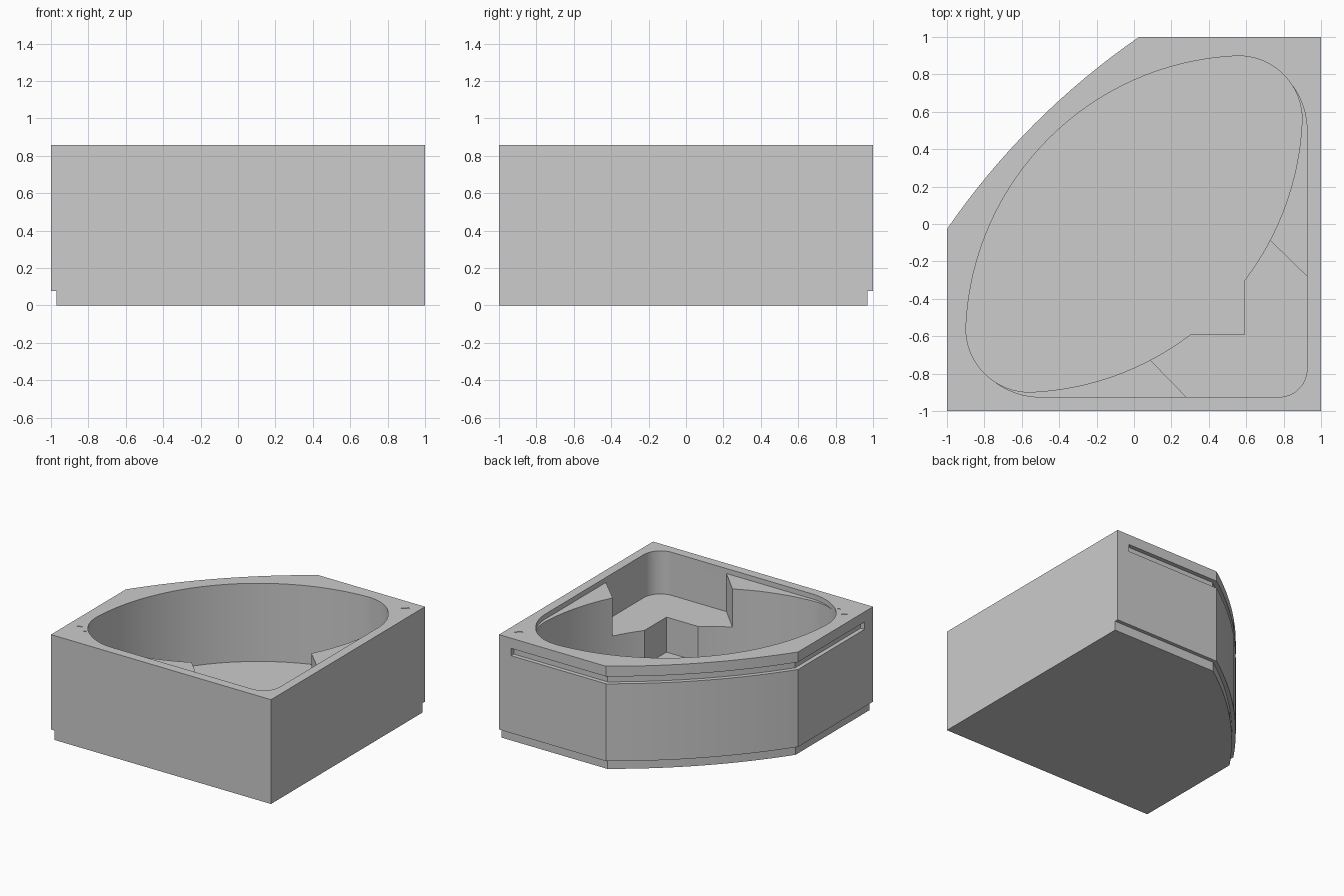
import bpy, bmesh, math
from math import sin, cos, asin, pi, radians, sqrt

cube = bpy.data.objects.get("Cube")
if cube:
    bpy.data.objects.remove(cube, do_unlink=True)

grey = bpy.data.materials.new("light_grey")
grey.use_nodes = True
colour = (0.604, 0.604, 0.604, 1)
grey.diffuse_color = colour
grey.node_tree.nodes["Principled BSDF"].inputs["Base Color"].default_value = colour

HEIGHT = 0.857
LEDGE = 0.816
SEAT = 0.503
FLOOR = 0.215


def arc(cx, cy, r, start, end, n):
    """Points on a circular arc, angles in radians."""
    return [(cx + r * cos(start + (end - start) * i / n),
             cy + r * sin(start + (end - start) * i / n)) for i in range(n + 1)]


def prism(name, points, bottom, top):
    """Upright solid with the given plan outline."""
    bm = bmesh.new()
    base = bm.faces.new([bm.verts.new((x, y, bottom)) for x, y in points])
    raised = bmesh.ops.extrude_face_region(bm, geom=[base])["geom"]
    verts = [v for v in raised if isinstance(v, bmesh.types.BMVert)]
    bmesh.ops.translate(bm, verts=verts, vec=(0, 0, top - bottom))
    bmesh.ops.recalc_face_normals(bm, faces=bm.faces)
    mesh = bpy.data.meshes.new(name)
    bm.to_mesh(mesh)
    bm.free()
    mesh.materials.append(grey)
    obj = bpy.data.objects.new(name, mesh)
    bpy.context.collection.objects.link(obj)
    return obj


def cut(target, points, bottom, top):
    """Carve a prism out of the target."""
    cutter = prism("cutter", points, bottom, top)
    cutter.hide_render = True
    mod = target.modifiers.new("cut", "BOOLEAN")
    mod.operation = "DIFFERENCE"
    mod.solver = "EXACT"
    mod.object = cutter
    bpy.context.view_layer.objects.active = target
    bpy.ops.object.modifier_apply(modifier=mod.name)
    bpy.data.objects.remove(cutter, do_unlink=True)


def mirrored(points):
    """Add the reflection across the corner diagonal, in walking order."""
    return points + [(-y, -x) for x, y in reversed(points)]


def apron(inset, end):
    """Plan of the back, bowed and side panels, set in by a distance."""
    k, r = 2.295, 4 - inset
    start = pi - asin((1 - inset + k) / r)
    bow = arc(k, -k, r, start, 1.5 * pi - start, 16)
    return [(end, 1 - inset)] + bow + [(inset - 1, -end)]


def turned_box(x, y, length, width, angle):
    """Plan of a small rotated rectangle."""
    c, s = cos(angle) / 2, sin(angle) / 2
    box = [(-length, -width), (length, -width), (length, width), (-length, width)]
    return [(x + a * c - b * s, y + a * s + b * c) for a, b in box]


# Outer shell with a bowed front panel
shell = prism("tub_shell", apron(0, 1) + [(1, -1)], 0, HEIGHT)

# Recessed kick strip and long slot around the panels
cut(shell, apron(0.03, 1.1) + apron(-0.1, 1.1)[::-1], -0.1, 0.077)
cut(shell, apron(0.035, 0.89) + apron(-0.1, 0.89)[::-1], 0.713, 0.773)

# Deep oval basin: two broad side arcs and two round ends, set on the diagonal
side_r, side_c, end_r, end_c = 1.515, 0.87, 0.339, 0.791
t = math.atan2(side_c, end_c)
oval = (arc(end_c, 0, end_r, -t, t, 24)[:-1]
        + arc(0, -side_c, side_r, t, pi - t, 40)[:-1]
        + arc(-end_c, 0, end_r, pi - t, pi + t, 24)[:-1]
        + arc(0, side_c, side_r, pi + t, 2 * pi - t, 40)[:-1])
h = sqrt(0.5)
cut(shell, [((u - v) * h, (u + v) * h) for u, v in oval], FLOOR, 1)

# Shallow ledge beside the basin
edge = 0.925
corner = arc(edge - 0.15, 0.15 - edge, 0.15, -pi / 4, 0, 8)[1:]
rounded_end = arc(edge - 0.407, 0.5, 0.407, radians(71), 0, 16)
cut(shell, mirrored([(0.1, 0.1)] + rounded_end + corner[::-1]), LEDGE, 1)

# Corner seat and the square foot well in front of it
cut(shell, mirrored([(0.2, -0.1), (0.72, -0.08), (edge, -0.28)] + corner[::-1]), SEAT, 1)
cut(shell, [(0.29, -0.29), (0.29, -0.59), (0.59, -0.59), (0.59, -0.29)], FLOOR, 1)

# Small control recesses in the rim
for recess in (turned_box(-0.82, -0.815, 0.035, 0.02, -pi / 4),
               turned_box(-0.905, -0.765, 0.04, 0.02, pi / 8),
               turned_box(0.9, 0.885, 0.06, 0.03, pi / 4)):
    cut(shell, recess, HEIGHT - 0.004, 1)

bpy.ops.object.select_all(action="DESELECT")
shell.select_set(True)
bpy.context.view_layer.objects.active = shell
bpy.ops.object.shade_smooth_by_angle(angle=radians(30))
